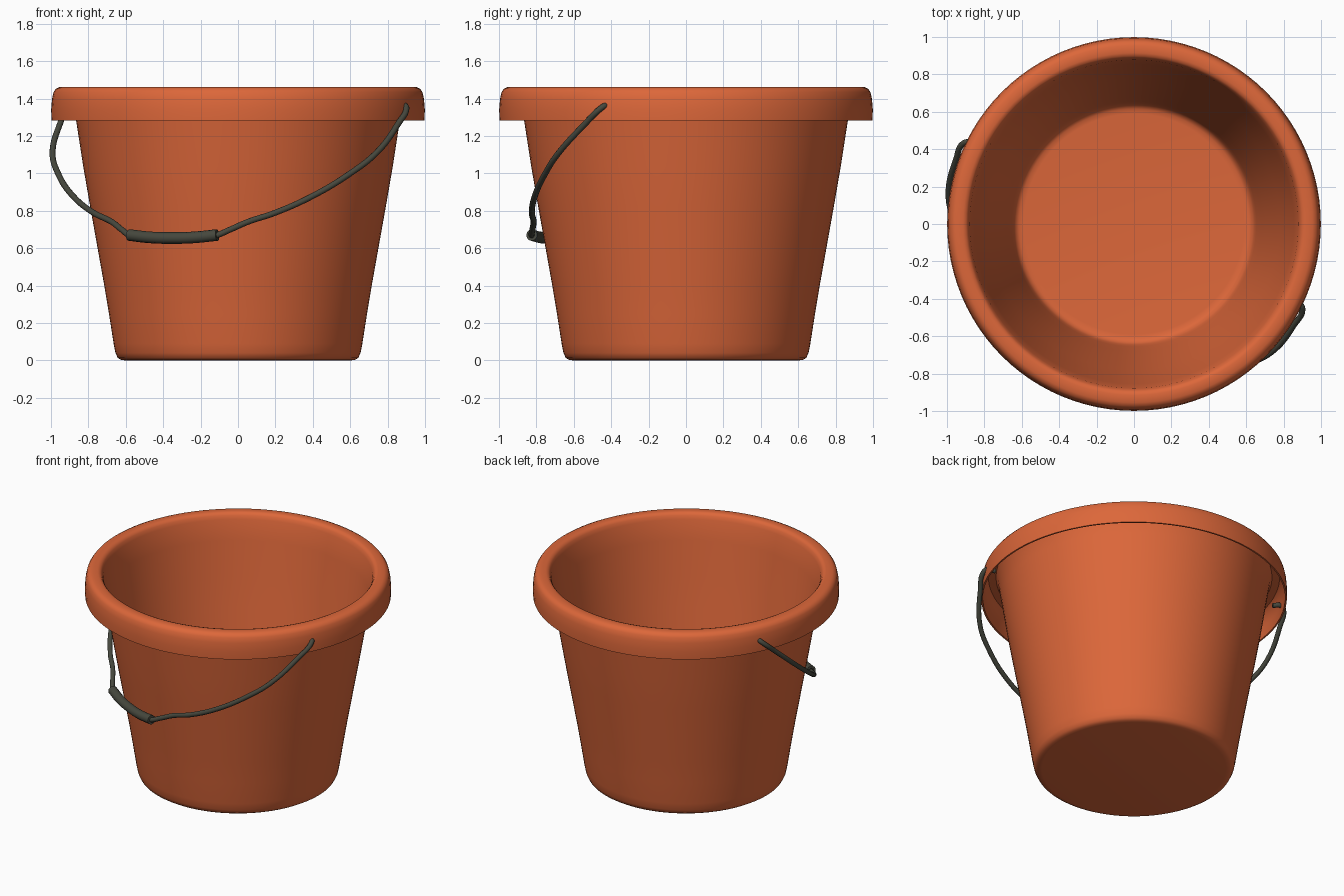
import bpy, bmesh, math
from mathutils import Vector

if "Cube" in bpy.data.objects:
    bpy.data.objects.remove(bpy.data.objects["Cube"])


def material(name, rgb):
    m = bpy.data.materials.new(name)
    m.diffuse_color = (*rgb, 1)
    m.use_nodes = True
    m.node_tree.nodes["Principled BSDF"].inputs["Base Color"].default_value = m.diffuse_color
    return m


orange = material("terracotta_orange", (0.72, 0.136, 0.042))
dark = material("dark_grey", (0.062, 0.065, 0.048))


def finish(name, mesh, mat, angle):
    ob = bpy.data.objects.new(name, mesh)
    bpy.context.collection.objects.link(ob)
    mesh.materials.clear()
    mesh.materials.append(mat)
    bpy.ops.object.select_all(action='DESELECT')
    ob.select_set(True)
    bpy.context.view_layer.objects.active = ob
    bpy.ops.object.shade_smooth_by_angle(angle=math.radians(angle))
    return ob


def lathe(name, profile, mat, steps=96):
    bm = bmesh.new()
    vs = [bm.verts.new((r, 0, z)) for r, z in profile]
    es = [bm.edges.new(p) for p in zip(vs, vs[1:])]
    bmesh.ops.spin(bm, geom=vs + es, cent=(0, 0, 0), axis=(0, 0, 1),
                   angle=2 * math.pi, steps=steps, use_duplicate=False)
    bmesh.ops.remove_doubles(bm, verts=bm.verts, dist=1e-4)
    bmesh.ops.recalc_face_normals(bm, faces=bm.faces)
    mesh = bpy.data.meshes.new(name)
    bm.to_mesh(mesh)
    bm.free()
    return finish(name, mesh, mat, 40)


# Thin-walled bucket: outer wall, hollow underside of the rim, rim, inner wall
outer = [(0, 0), (0.60, 0), (0.625, 0.003), (0.643, 0.014), (0.655, 0.04),
         (0.665, 0.09), (0.69, 0.25), (0.715, 0.40), (0.79, 0.82),
         (0.828, 1.04), (0.865, 1.28), (0.888, 1.42)]
lip = [(0.90, 1.442), (0.95, 1.445), (0.972, 1.42), (0.984, 1.36), (0.986, 1.284),
       (0.997, 1.284), (0.999, 1.34), (0.994, 1.40), (0.986, 1.435), (0.974, 1.452),
       (0.955, 1.461), (0.915, 1.462), (0.898, 1.457), (0.888, 1.444)]
inner = [(max(r - 0.01, 0), z + 0.01 * (z < 0.1)) for r, z in reversed(outer)]
lathe("bucket", outer + lip + inner, orange)

# Handle plane: a runs along the pivot axis, t goes from pivot (0) to grip (1)
U = Vector((0.90, -0.44, 0))
DROP = Vector((-0.352, -0.72, -0.70))
PIVOT = Vector((0, 0, 1.36))


def place(a, t):
    return PIVOT + U * a + DROP * t


def tube(name, points, radius, mat):
    cu = bpy.data.curves.new(name + "_path", 'CURVE')
    cu.dimensions = '3D'
    cu.bevel_depth = radius
    cu.bevel_resolution = 4
    cu.resolution_u = 10
    cu.use_fill_caps = True
    sp = cu.splines.new('BEZIER')
    sp.bezier_points.add(len(points) - 1)
    for bp, p in zip(sp.bezier_points, points):
        bp.co = p
        bp.handle_left_type = bp.handle_right_type = 'AUTO'
    tmp = bpy.data.objects.new(name + "_tmp", cu)
    bpy.context.collection.objects.link(tmp)
    bpy.context.view_layer.update()
    deps = bpy.context.evaluated_depsgraph_get()
    mesh = bpy.data.meshes.new_from_object(tmp.evaluated_get(deps))
    bpy.data.objects.remove(tmp)
    return finish(name, mesh, mat, 50)


# Wire: half path mirrored across the grip
half = [(0.93, 0.0), (0.985, -0.005), (1.008, 0.02), (1.005, 0.129), (0.962, 0.357),
        (0.868, 0.514), (0.713, 0.686), (0.541, 0.814), (0.402, 0.886),
        (0.32, 0.945), (0.25, 0.99)]
path = half + [(0, 1.005)] + [(-a, t) for a, t in reversed(half)]
tube("handle_wire", [place(a, t) for a, t in path], 0.016, dark)

# Grip sleeve around the middle of the wire
tube("handle_grip", [place(a, t) for a, t in
                     [(-0.262, 0.985), (-0.13, 1.003), (0, 1.008), (0.13, 1.003), (0.262, 0.985)]],
     0.031, dark)
